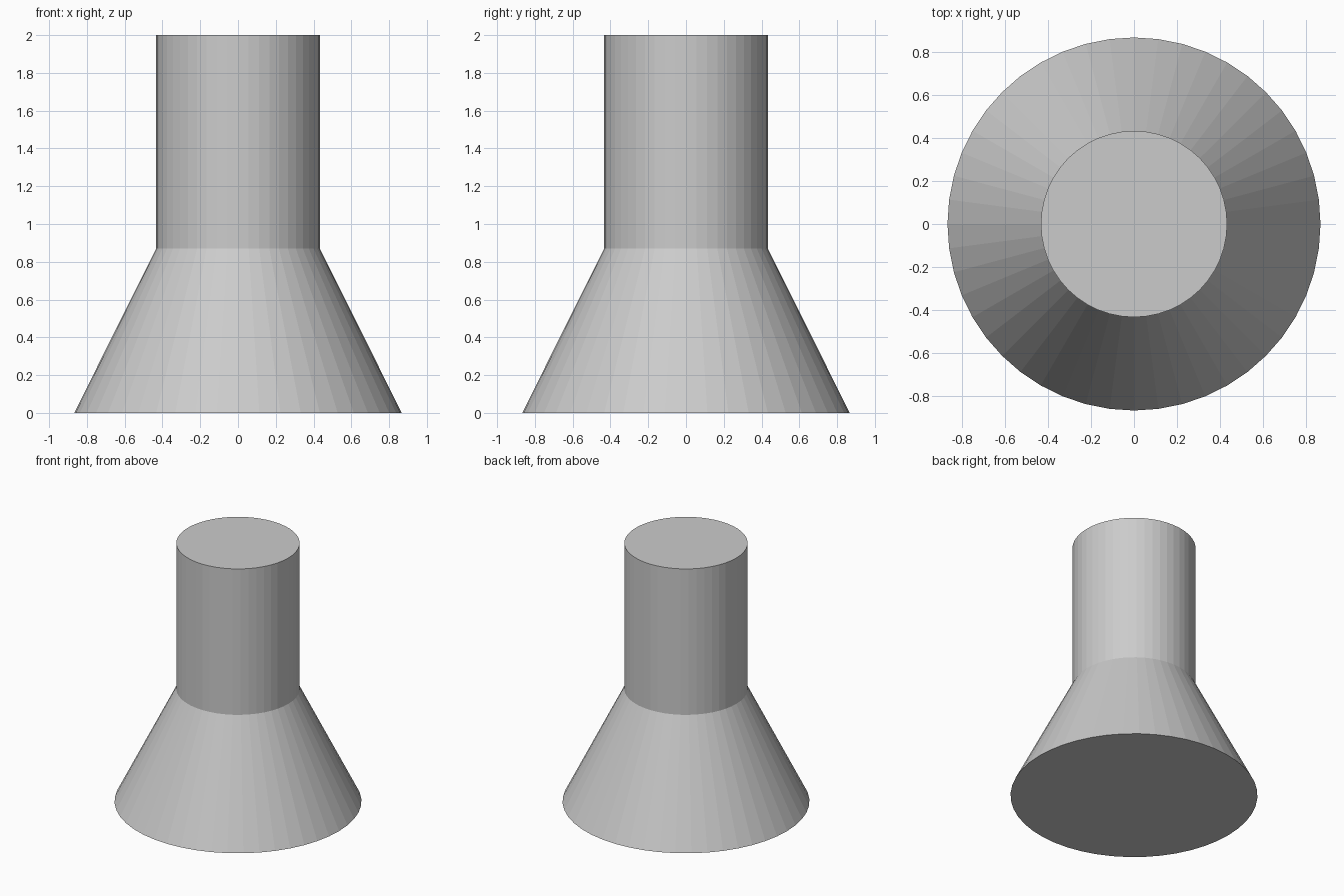
import bpy, bmesh
from math import cos, sin, tau

if "Cube" in bpy.data.objects:
    bpy.data.objects.remove(bpy.data.objects["Cube"])

SIDES = 48
# (radius, height): flared base, shoulder, top of neck
PROFILE = [(0.867, 0.0), (0.433, 0.87), (0.433, 2.0)]

bm = bmesh.new()
rings = [[bm.verts.new((r * cos(tau * i / SIDES), r * sin(tau * i / SIDES), z))
          for i in range(SIDES)] for r, z in PROFILE]

# Flared skirt and straight neck walls
for low, high in zip(rings, rings[1:]):
    for i in range(SIDES):
        j = (i + 1) % SIDES
        bm.faces.new((low[i], low[j], high[j], high[i]))

# Bottom and top caps
bm.faces.new(rings[0][::-1])
bm.faces.new(rings[-1])

mesh = bpy.data.meshes.new("flared_nozzle")
bm.to_mesh(mesh)
bm.free()
bpy.context.collection.objects.link(bpy.data.objects.new("flared_nozzle", mesh))
